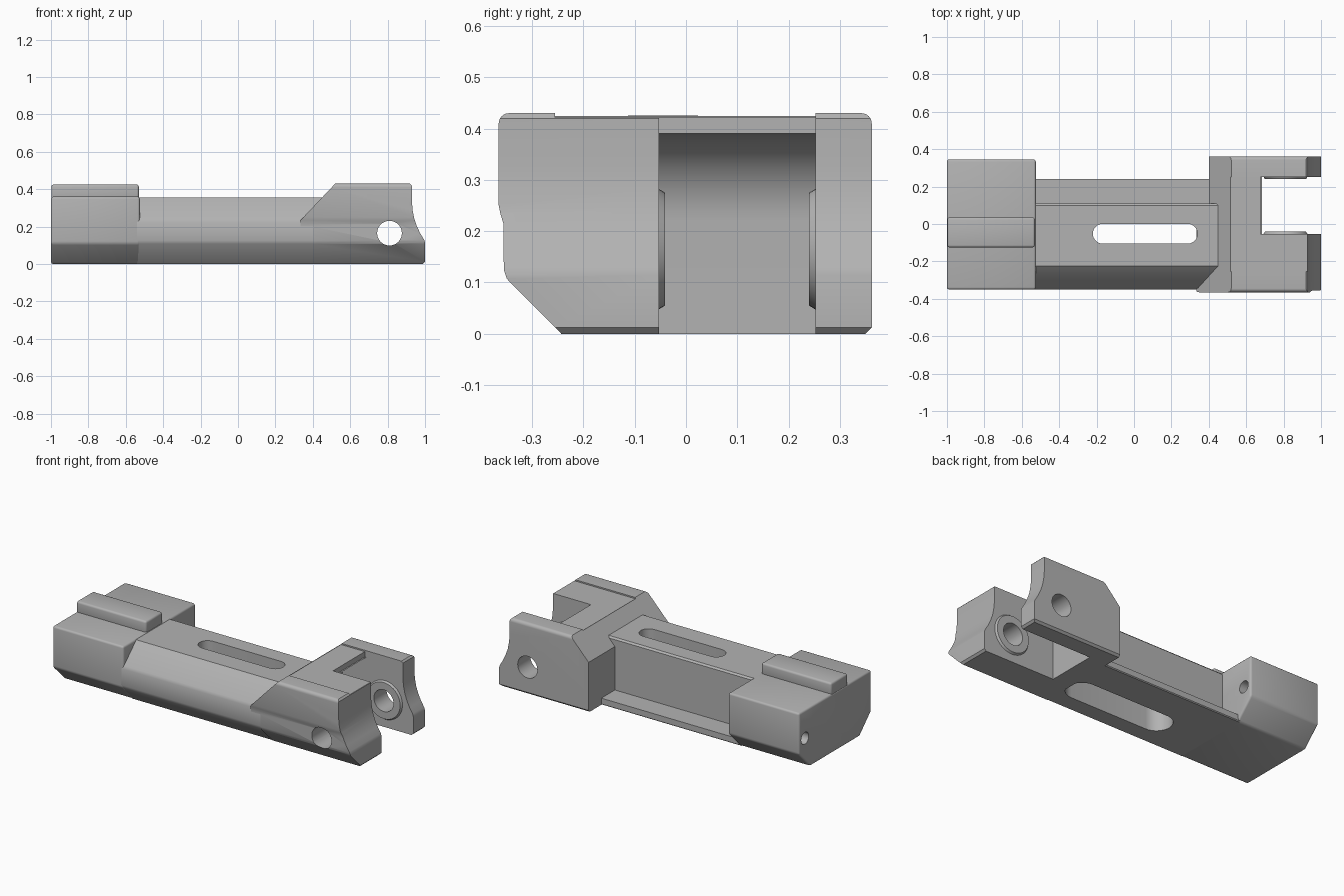
import bpy, bmesh, math
from mathutils import Vector

if "Cube" in bpy.data.objects:
    bpy.data.objects.remove(bpy.data.objects["Cube"])

gray = bpy.data.materials.new("machined_gray")
gray.diffuse_color = (0.45, 0.45, 0.45, 1)
gray.use_nodes = True
gray.node_tree.nodes["Principled BSDF"].inputs["Base Color"].default_value = gray.diffuse_color


def prism(name, axis, pts, lo, hi, bevel=0.0):
    """Extrude a 2D profile along x (y,z points), y (x,z points) or z (x,y points)."""
    place = {"x": lambda a, b, t: (t, a, b),
             "y": lambda a, b, t: (a, t, b),
             "z": lambda a, b, t: (a, b, t)}[axis]
    bm = bmesh.new()
    face = bm.faces.new([bm.verts.new(place(a, b, lo)) for a, b in pts])
    ext = bmesh.ops.extrude_face_region(bm, geom=[face])
    verts = [g for g in ext["geom"] if isinstance(g, bmesh.types.BMVert)]
    shift = Vector(place(0, 0, hi - lo))
    bmesh.ops.translate(bm, verts=verts, vec=shift)
    bmesh.ops.recalc_face_normals(bm, faces=bm.faces)
    if bevel:
        sharp = [e for e in bm.edges if e.calc_face_angle(0) > math.radians(30)]
        bmesh.ops.bevel(bm, geom=sharp, offset=bevel, segments=3, profile=0.5,
                        affect="EDGES", clamp_overlap=True)
    mesh = bpy.data.meshes.new(name)
    bm.to_mesh(mesh)
    bm.free()
    mesh.materials.append(gray)
    obj = bpy.data.objects.new(name, mesh)
    bpy.context.collection.objects.link(obj)
    return obj


def rect(a0, a1, b0, b1):
    return [(a0, b0), (a1, b0), (a1, b1), (a0, b1)]


def arc(ca, cb, r, d0, d1, n):
    return [(ca + r * math.cos(math.radians(d0 + (d1 - d0) * i / n)),
             cb + r * math.sin(math.radians(d0 + (d1 - d0) * i / n))) for i in range(n + 1)]


def circle(ca, cb, r, n=40):
    return arc(ca, cb, r, 0, 360, n)[:-1]


def stadium(x0, x1, cy, r):
    return arc(x1 - r, cy, r, -90, 90, 16) + arc(x0 + r, cy, r, 90, 270, 16)


def combine(obj, tool, op="DIFFERENCE"):
    tool.hide_render = True
    mod = obj.modifiers.new("cut", "BOOLEAN")
    mod.object, mod.operation, mod.solver = tool, op, "EXACT"
    bpy.context.view_layer.objects.active = obj
    bpy.ops.object.modifier_apply(modifier=mod.name)
    bpy.data.objects.remove(tool)


# Centre body with sloped front shoulder and low rear ledge
body = prism("center_body", "x", [
    (-0.24, 0), (0.235, 0), (0.24, 0.005), (0.24, 0.04), (0.11, 0.04), (0.11, 0.345),
    (0.10, 0.355), (-0.225, 0.355), (-0.342, 0.243), (-0.35, 0.225),
    (-0.35, 0.125), (-0.345, 0.108)], -0.54, 0.46)
combine(body, prism("slot_cutter", "z", stadium(-0.22, 0.34, -0.052, 0.053), -0.1, 0.6))
combine(body, prism("recess_cutter", "z", stadium(-0.29, 0.41, -0.052, 0.09), -0.1, 0.2))

# Left end block with lengthwise hole
end_block = prism("end_block", "x", [
    (-0.24, 0), (0.235, 0), (0.345, 0.11), (0.345, 0.36), (-0.35, 0.36), (-0.35, 0.11)],
    -1.0, -0.525, 0.012)
combine(end_block, prism("bore_cutter", "x", circle(0.288, 0.19, 0.036, 32), -1.1, -0.4))

# Raised rail on the end block
prism("top_rail", "x", rect(-0.125, 0.035, 0.34, 0.425), -0.998, -0.53, 0.012)

# Fork block: side profile limited by its end-on outline
fork = prism("fork_block", "x",
             [(-0.243, 0), (0.35, 0), (0.362, 0.012)]
             + arc(0.342, 0.41, 0.02, 0, 90, 6) + arc(-0.345, 0.41, 0.02, 90, 180, 6)
             + [(-0.365, 0.25), (-0.362, 0.235), (-0.356, 0.215), (-0.355, 0.125), (-0.349, 0.107)],
             0.2, 1.1)
outline = prism("outline_tool", "y", [
    (0.40, 0), (0.40, 0.2), (0.335, 0.2), (0.335, 0.235), (0.52, 0.43), (0.92, 0.43),
    (0.93, 0.42), (0.93, 0.33), (0.934, 0.285), (0.943, 0.24), (0.957, 0.20),
    (0.975, 0.163), (0.995, 0.13), (1.0, 0.115), (1.0, 0.012), (0.988, 0)], -0.6, 0.6)
# Tool spans the same base plane, so drop it slightly to keep the cut clean
for v in outline.data.vertices:
    if v.co.z < 0.001:
        v.co.z = -0.02 if v.co.x < 0.9 else 0.0
combine(fork, outline, "INTERSECT")
combine(fork, prism("rear_step_cutter", "z", rect(0.2, 0.40, 0.10, 0.6), -0.1, 0.6))
# Fork opening with arched inner wall
opening = [(1.2, -0.1), (1.2, 0.6), (0.675, 0.6), (0.675, 0.39)] \
    + arc(0.69, 0.22, 0.17, 92, 180, 14) + [(0.52, -0.1)]
combine(fork, prism("opening_cutter", "y", opening, -0.053, 0.252))
# Shallow top recess between the cheeks
combine(fork, prism("top_recess_cutter", "y", rect(0.515, 1.2, 0.422, 0.6), -0.255, 0.252))

# Tapered bosses around the cross hole, one on each inner cheek
bosses = []
for name, y0, y1 in (("front_boss", -0.065, -0.041), ("rear_boss", 0.264, 0.240)):
    boss = prism(name, "y", circle(0.81, 0.165, 0.125), min(y0, y1), max(y0, y1))
    for v in boss.data.vertices:
        if abs(v.co.y - y1) < 0.001:
            v.co.x = 0.81 + (v.co.x - 0.81) * 0.88
            v.co.z = 0.165 + (v.co.z - 0.165) * 0.88
    bosses.append(boss)
for part in [fork] + bosses:
    combine(part, prism("cross_hole_cutter", "y", circle(0.81, 0.165, 0.066), -0.6, 0.6))

# Smooth curved faces, keep machined edges crisp
for obj in bpy.context.collection.objects:
    bpy.ops.object.select_all(action="DESELECT")
    obj.select_set(True)
    bpy.context.view_layer.objects.active = obj
    bpy.ops.object.shade_smooth_by_angle(angle=math.radians(32))
